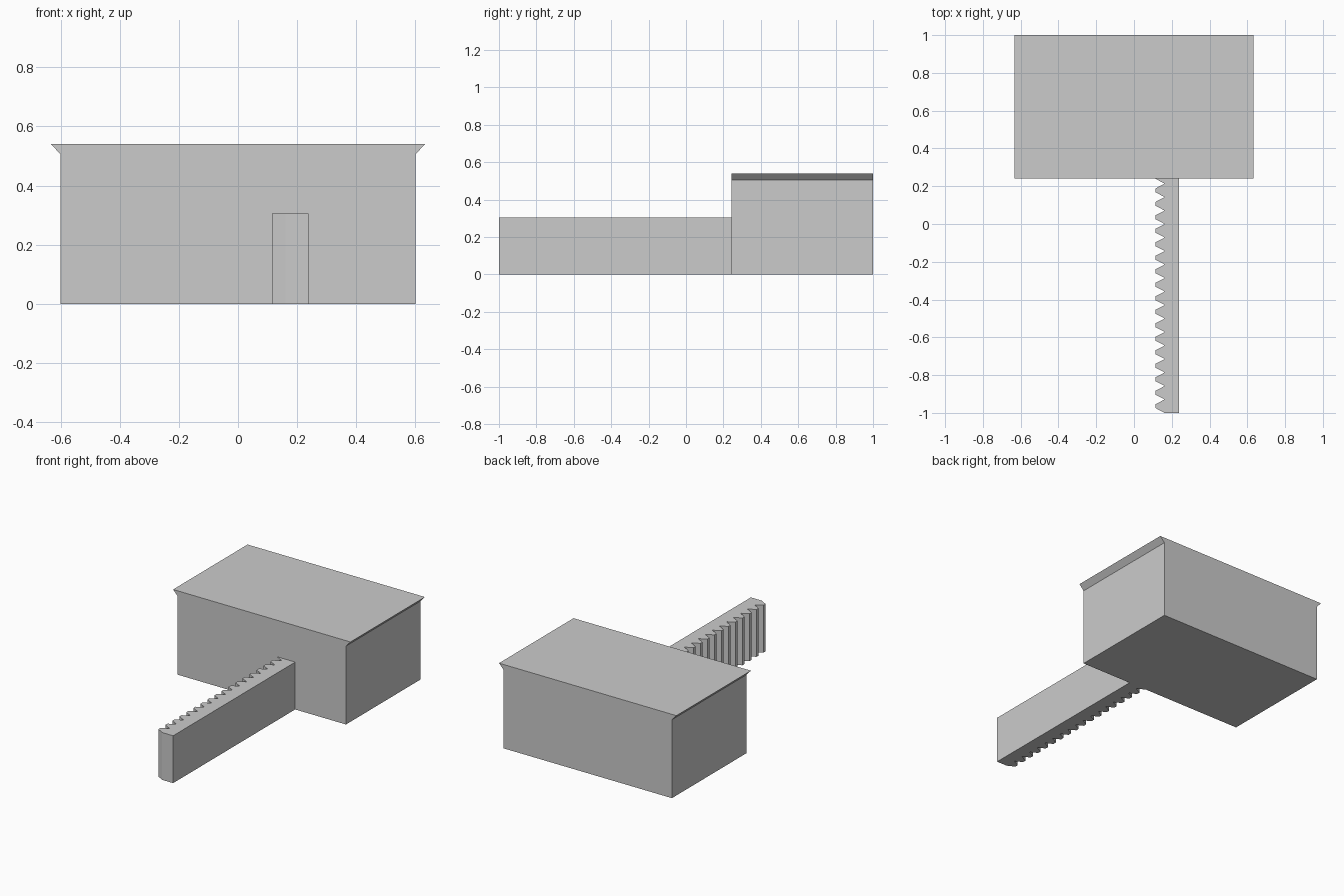
import bpy
import bmesh
from mathutils import Vector

cube = bpy.data.objects.get("Cube")
if cube:
    bpy.data.objects.remove(cube, do_unlink=True)

grey = bpy.data.materials.new("light grey")
colour = (0.6, 0.6, 0.6, 1)
grey.use_nodes = True
grey.diffuse_color = colour
grey.node_tree.nodes["Principled BSDF"].inputs["Base Color"].default_value = colour


def extrude_profile(name, points, offset):
    """Make a closed flat-shaded solid by sweeping a polygon along offset."""
    bm = bmesh.new()
    face = bm.faces.new([bm.verts.new(p) for p in points])
    swept = bmesh.ops.extrude_face_region(bm, geom=[face], use_keep_orig=True)
    moved = [v for v in swept["geom"] if isinstance(v, bmesh.types.BMVert)]
    bmesh.ops.translate(bm, verts=moved, vec=Vector(offset))
    bmesh.ops.recalc_face_normals(bm, faces=bm.faces)
    mesh = bpy.data.meshes.new(name)
    bm.to_mesh(mesh)
    bm.free()
    mesh.materials.append(grey)
    obj = bpy.data.objects.new(name, mesh)
    bpy.context.collection.objects.link(obj)
    return obj


# Block with flared lips along the top of both sides
BLOCK_FRONT, BLOCK_BACK = 0.242, 1.0
half = [(0.6, 0), (0.6, 0.505), (0.632, 0.54)]
outline = half + [(-x, z) for x, z in reversed(half)]
extrude_profile("block", [(x, BLOCK_FRONT, z) for x, z in outline],
                (0, BLOCK_BACK - BLOCK_FRONT, 0))

# Toothed bar: straight right edge, trapezoid teeth on the other
BACK_X, ROOT_X, TIP_X = 0.238, 0.16, 0.115
PITCH, TEETH = 0.0714, 17
ROOT_HALF, TIP_HALF = 0.034, 0.011
bar = [(BACK_X, -1), (ROOT_X, -1)]
for i in range(TEETH):
    centre = -1 + (i + 0.5) * PITCH
    bar += [(ROOT_X, centre - ROOT_HALF), (TIP_X, centre - TIP_HALF),
            (TIP_X, centre + TIP_HALF), (ROOT_X, centre + ROOT_HALF)]
# Last tooth is cut off by the block
centre = -1 + (TEETH + 0.5) * PITCH
bar += [(ROOT_X, centre - ROOT_HALF), (TIP_X, centre - TIP_HALF),
        (TIP_X, BLOCK_FRONT), (BACK_X, BLOCK_FRONT)]
extrude_profile("toothed_bar", [(x, y, 0) for x, y in bar], (0, 0, 0.305))
